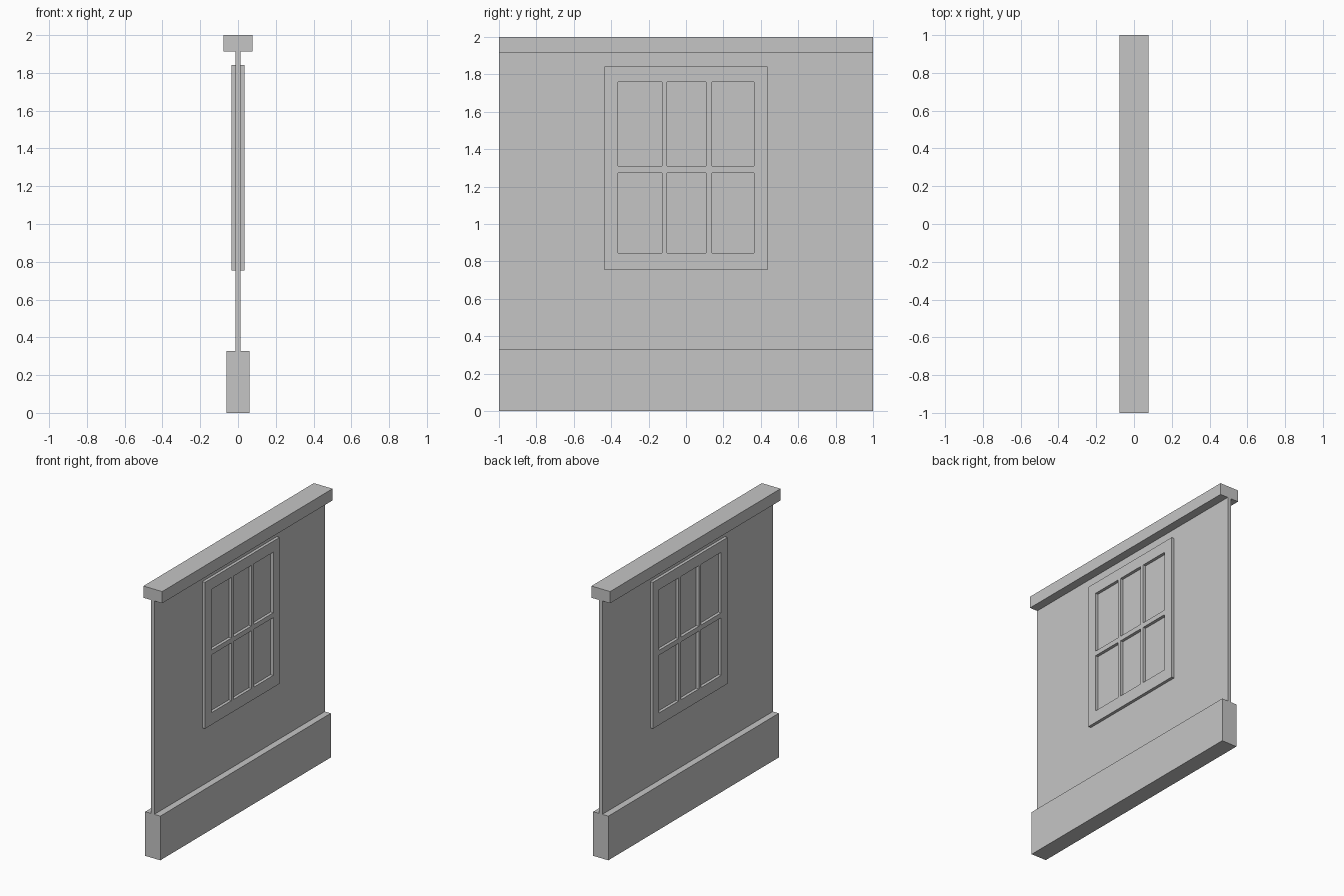
import bpy
import bmesh

if "Cube" in bpy.data.objects:
    bpy.data.objects.remove(bpy.data.objects["Cube"])

mat = bpy.data.materials.new("light grey")
mat.diffuse_color = (0.56, 0.56, 0.56, 1)
mat.use_nodes = True
mat.node_tree.nodes["Principled BSDF"].inputs["Base Color"].default_value = mat.diffuse_color


def finish(bm, name):
    bmesh.ops.recalc_face_normals(bm, faces=bm.faces)
    me = bpy.data.meshes.new(name)
    bm.to_mesh(me)
    bm.free()
    me.materials.append(mat)
    ob = bpy.data.objects.new(name, me)
    bpy.context.collection.objects.link(ob)


def slab(name, half_x, z0, z1, half_y=1.0):
    """Box centred on x = 0 and y = 0."""
    bm = bmesh.new()
    bmesh.ops.create_cube(bm, size=1)
    for v in bm.verts:
        v.co = (v.co.x * 2 * half_x, v.co.y * 2 * half_y,
                z0 if v.co.z < 0 else z1)
    finish(bm, name)


# Wall panel with skirting base and top rail
slab("wall_panel", 0.013, 0.32, 1.92)
slab("skirting_base", 0.062, 0.0, 0.328)
slab("top_rail", 0.077, 1.913, 2.0)

# Window frame: a grid of bars, pane cells left open, standing proud of both sides
ys = [-0.437, -0.363, -0.127, -0.101, 0.108, 0.138, 0.364, 0.437]
zs = [0.755, 0.845, 1.274, 1.31, 1.76, 1.842]
depth = 0.035
bm = bmesh.new()
grid = [[bm.verts.new((-depth, y, z)) for z in zs] for y in ys]
for i in range(len(ys) - 1):
    for j in range(len(zs) - 1):
        if i % 2 and j % 2:
            continue  # pane opening
        bm.faces.new((grid[i][j], grid[i + 1][j],
                      grid[i + 1][j + 1], grid[i][j + 1]))
ext = bmesh.ops.extrude_face_region(bm, geom=bm.faces[:], use_keep_orig=True)
for v in ext["geom"]:
    if isinstance(v, bmesh.types.BMVert):
        v.co.x = depth
finish(bm, "window_frame")
